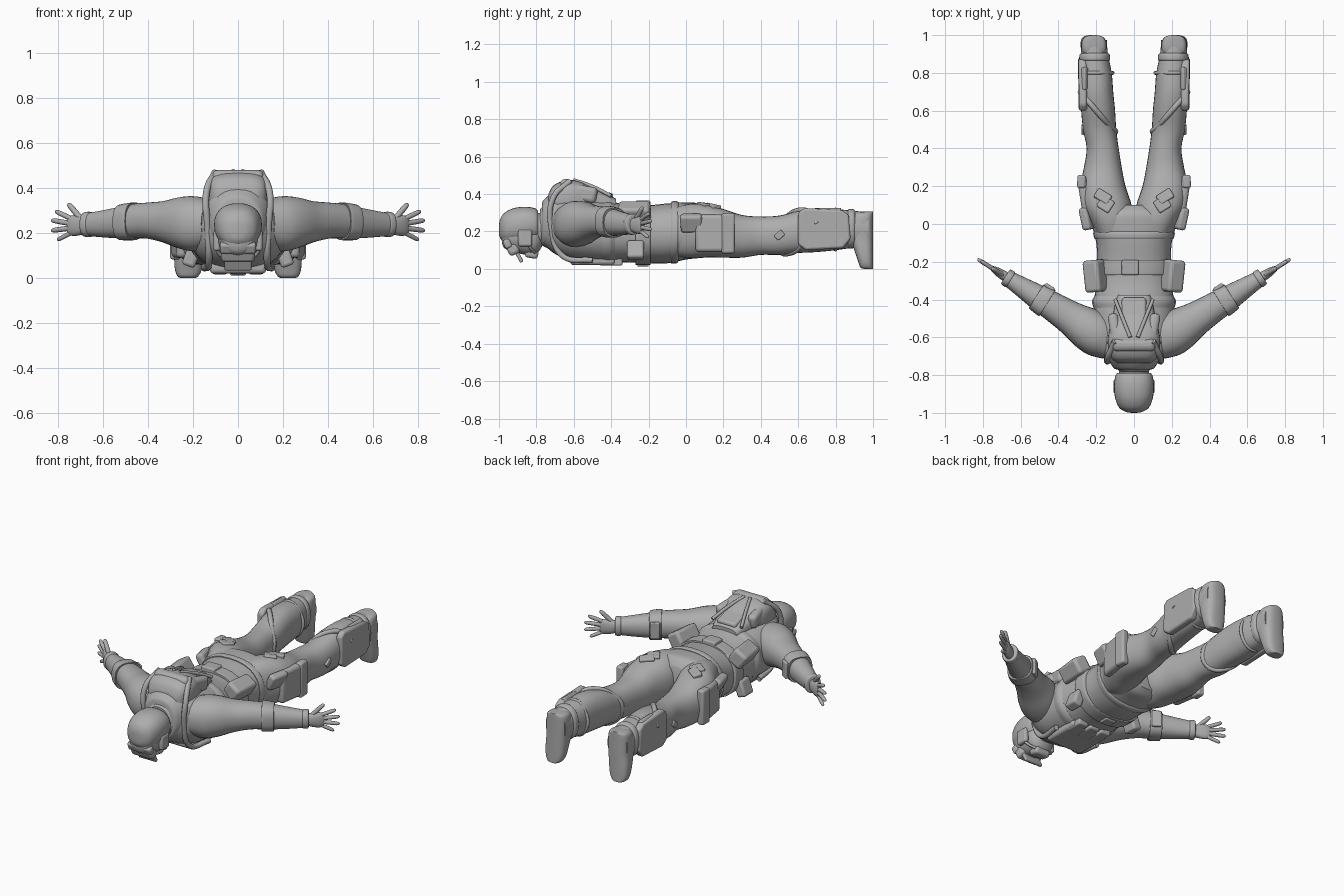
import bpy, bmesh, math
from mathutils import Vector as V, Euler

mat = bpy.data.materials.new("plain grey")
mat.diffuse_color = (0.42, 0.42, 0.42, 1)
X, Y, Z = V((1, 0, 0)), V((0, 1, 0)), V((0, 0, 1))


def finish(name, bm, bevel=0):
    bmesh.ops.recalc_face_normals(bm, faces=bm.faces)
    me = bpy.data.meshes.new(name)
    bm.to_mesh(me)
    bm.free()
    me.materials.append(mat)
    ob = bpy.data.objects.new(name, me)
    bpy.context.collection.objects.link(ob)
    if bevel:
        m = ob.modifiers.new("round", 'BEVEL')
        m.width, m.segments = bevel, 3
    bpy.ops.object.select_all(action='DESELECT')
    ob.select_set(True)
    bpy.context.view_layer.objects.active = ob
    bpy.ops.object.shade_smooth_by_angle(angle=math.radians(40))
    return ob


def spline(rows, steps):
    """Smoothly interpolate the section rows."""
    out, n = [], len(rows)
    for i in range(n - 1):
        p = [rows[max(0, min(n - 1, i + k))] for k in (-1, 0, 1, 2)]
        for s in range(steps):
            t = s / steps
            out.append([b + .5 * t * (c - a + t * (2*a - 5*b + 4*c - d + t * (3*(b - c) + d - a)))
                        for a, b, c, d in zip(*p)])
    return out + [list(rows[-1])]


def loft(name, rows, u=X, v=Z, power=2.3, sides=28, steps=4):
    """rows: x, y, z, half size along u, half size along v."""
    bm, rings = bmesh.new(), []
    for x, y, z, a, b in spline(rows, steps):
        ring = []
        for k in range(sides):
            w = 2 * math.pi * k / sides
            c, s = math.cos(w), math.sin(w)
            c = math.copysign(abs(c) ** (2 / power), c)
            s = math.copysign(abs(s) ** (2 / power), s)
            ring.append(bm.verts.new(V((x, y, z)) + u * c * max(a, .002) + v * s * max(b, .002)))
        rings.append(ring)
    for r, q in zip(rings, rings[1:]):
        for k in range(sides):
            j = (k + 1) % sides
            bm.faces.new((r[k], r[j], q[j], q[k]))
    bm.faces.new(rings[0])
    bm.faces.new(rings[-1])
    return finish(name, bm)


def body(name, rows, x=0, power=2.3):
    """rows along y: y, half width, low z, high z."""
    return loft(name, [(x, y, (l + h) / 2, w, (h - l) / 2) for y, w, l, h in rows], power=power)


def box(name, loc, size, rot=(0, 0, 0), bevel=.012):
    bm = bmesh.new()
    bmesh.ops.create_cube(bm, size=1)
    r = Euler([math.radians(a) for a in rot]).to_matrix()
    for p in bm.verts:
        p.co = r @ V([c * s for c, s in zip(p.co, size)]) + V(loc)
    return finish(name, bm, bevel)


def strap(name, pts, r):
    """Round strap along a smooth path."""
    cu = bpy.data.curves.new(name, 'CURVE')
    cu.dimensions, cu.bevel_depth, cu.bevel_resolution = '3D', r, 2
    cu.use_fill_caps = True
    sp = cu.splines.new('BEZIER')
    sp.bezier_points.add(len(pts) - 1)
    for b, p in zip(sp.bezier_points, pts):
        b.co = p
        b.handle_left_type = b.handle_right_type = 'AUTO'
    cu.materials.append(mat)
    bpy.context.collection.objects.link(bpy.data.objects.new(name, cu))


# Torso, jacket hem, belt and collar
body("torso", [(-.78, .075, .13, .32), (-.74, .12, .11, .36), (-.70, .17, .08, .38),
               (-.62, .215, .045, .385), (-.5, .215, .03, .375), (-.4, .21, .03, .36),
               (-.3, .2, .035, .34), (-.2, .195, .03, .34), (-.1, .2, .03, .35),
               (0, .222, .05, .355), (.06, .2, .06, .35), (.1, .1, .09, .31)])
body("jacket_hem", [(-.45, .213, .028, .365), (-.41, .222, .025, .368), (-.38, .208, .03, .355)])
body("belt", [(-.27, .205, .022, .35), (-.26, .21, .02, .352), (-.2, .21, .02, .352), (-.19, .205, .022, .35)])
body("trouser_waistband", [(-.08, .207, .03, .357), (-.07, .212, .028, .362), (-.05, .216, .03, .362), (-.04, .212, .04, .357)])
body("collar", [(-.77, .09, .13, .35), (-.76, .11, .12, .37), (-.71, .14, .12, .41), (-.68, .15, .12, .4)])

# Head and helmet, face downward
body("neck", [(-.84, .075, .13, .29), (-.72, .085, .13, .31)])
body("head", [(-.985, .03, .14, .22), (-.97, .065, .11, .26), (-.92, .085, .09, .29),
              (-.85, .088, .075, .29), (-.8, .08, .08, .28), (-.77, .055, .12, .26)])
body("helmet", [(-1, .012, .19, .23), (-.994, .045, .165, .265), (-.97, .08, .14, .3), (-.92, .1, .135, .325),
                (-.86, .106, .14, .332), (-.81, .1, .15, .325), (-.79, .09, .16, .31)])
box("goggles", (0, -.925, .105), (.15, .06, .06), (25, 0, 0), .018)
box("goggle_brim", (0, -.955, .135), (.16, .04, .05), (25, 0, 0), .012)
box("mouth_guard", (0, -.825, .08), (.1, .07, .045), (-10, 0, 0), .016)
box("face_visor", (0, -.895, .07), (.12, .02, .075), (28, 0, 0), .006)
for s in (-1, 1):
    box("ear_cup", (s * .094, -.86, .165), (.03, .075, .09), bevel=.012)
    strap("chin_strap", [(s * .1, -.87, .17), (s * .085, -.83, .11), (s * .03, -.8, .08)], .008)

# Backpack
body("backpack", [(-.735, .09, .3, .4), (-.71, .12, .29, .445), (-.65, .138, .28, .472),
                  (-.58, .135, .28, .47), (-.5, .115, .28, .435), (-.42, .1, .28, .4),
                  (-.375, .085, .29, .375)], power=3.2)
box("pack_top_roll", (0, -.64, .445), (.23, .07, .07), bevel=.028)
box("pack_lower_flap", (0, -.46, .395), (.13, .14, .05), (-14, 0, 0), .015)
for s in (-1, 1):
    box("pack_side_pouch", (s * .1, -.56, .405), (.055, .17, .085), (-10, 0, s * -10), .022)
    strap("pack_strap", [(s * .1, -.62, .47), (s * .14, -.71, .38), (s * .135, -.72, .22),
                         (s * .13, -.66, .07), (s * .15, -.5, .045)], .016)
    strap("pack_webbing", [(s * .02, -.6, .475), (s * .06, -.5, .44), (s * .1, -.4, .39)], .01)

# Chest and belt pouches
box("chest_panel", (0, -.5, .045), (.25, .24, .05), bevel=.018)
for x in (-.08, 0, .08):
    box("chest_pouch", (x, -.4, .037), (.068, .12, .04), bevel=.01)
box("belt_buckle", (0, -.23, .022), (.07, .06, .02), bevel=.006)
box("back_belt_pouch", (-.02, -.23, .35), (.09, .08, .03), bevel=.008)

for s in (-1, 1):
    box("belt_pouch", (s * .205, -.275, .3), (.095, .17, .1), (0, s * 32, s * -6), .018)
    box("belt_side_pouch", (s * .205, -.27, .1), (.06, .09, .1), (0, s * -20, 0), .014)

    # Arms swept away from the head
    d, p = V((s * .845, .535, 0)), V((s * -.535, .845, 0))

    def on_arm(t, z):
        q = V((s * .47, -.412, z)) + d * t
        return q.x, q.y, q.z

    def arm(name, rows, power=2.2):
        return loft(name, [(*on_arm(t, z), a, b) for t, z, a, b in rows], u=p, power=power)

    arm("sleeve", [(-.42, .24, .09, .1), (-.34, .24, .115, .122), (-.26, .245, .112, .115),
                   (-.17, .25, .092, .092), (-.08, .255, .08, .08), (0, .252, .072, .076),
                   (.08, .245, .062, .068), (.17, .24, .05, .058), (.235, .238, .042, .05)])
    arm("elbow_band", [(-.012, .252, .075, .078), (-.008, .252, .082, .084), (.05, .248, .076, .08), (.055, .248, .07, .074)], 2.6)
    arm("sleeve_cuff", [(.215, .238, .04, .05), (.22, .238, .047, .056), (.245, .238, .046, .055), (.25, .238, .038, .046)])
    box("elbow_buckle", V(on_arm(.022, .25)) + p * .078, (.055, .02, .1), (0, 0, s * 32.3), .006)

    # Hand held on edge with spread fingers
    arm("palm", [(.23, .235, .026, .034), (.27, .233, .025, .042), (.31, .233, .02, .046), (.335, .233, .012, .036)])
    for t, z, ang, ln, r in ((.265, .26, 45, .1, .013), (.315, .262, 22, .095, .0115), (.32, .242, 8, .105, .0115),
                             (.32, .222, -6, .105, .0115), (.315, .203, -24, .085, .0105)):
        a = math.radians(ang)
        f, g = d * math.cos(a) + Z * math.sin(a), Z * math.cos(a) - d * math.sin(a)
        o = V(on_arm(t, z))
        loft("finger", [(*(o + f * ln * k), r * w, r * w) for k, w in ((0, 1), (.5, 1), (.85, .9), (.97, .55), (1, .1))],
             u=p, v=g, power=2, sides=12, steps=2)

    # Legs
    loft("leg", [(s * x, y, (l + h) / 2, w, (h - l) / 2) for y, x, w, l, h in
                 ((-.06, .11, .085, .07, .33), (.02, .125, .112, .055, .348), (.1, .145, .132, .06, .345),
                  (.2, .165, .12, .06, .32), (.3, .165, .1, .06, .288), (.4, .166, .085, .075, .28),
                  (.5, .182, .088, .075, .285), (.6, .19, .09, .085, .31), (.7, .2, .09, .09, .325),
                  (.8, .203, .085, .1, .32), (.9, .21, .072, .115, .31), (.975, .212, .068, .13, .303))])
    # Boot with toe pointing down
    loft("boot", [(s * x, 1 - w, z, a, w) for z, x, a, w in
                  ((0, .222, .03, .024), (.008, .222, .046, .034), (.04, .22, .06, .04), (.1, .217, .066, .05),
                   (.16, .213, .067, .06), (.22, .212, .068, .062), (.28, .212, .064, .056),
                   (.3, .212, .05, .045), (.307, .212, .02, .025))], v=Y, power=2.8)
    loft("boot_top", [(s * .208, y, .215, a, b) for y, a, b in ((.865, .076, .1), (.872, .082, .106), (.895, .08, .104), (.905, .07, .095))])

    # Thigh pockets and flaps
    box("thigh_pocket", (s * .262, .15, .19), (.05, .2, .2), (0, 0, s * -9), .02)
    box("thigh_pocket_flap", (s * .278, .225, .19), (.045, .07, .215), (0, 0, s * 2), .012)
    box("hip_pocket", (s * .245, .03, .245), (.05, .12, .1), (0, s * 25, s * -12), .016)
    box("back_pocket_flap", (s * .165, .145, .332), (.085, .055, .03), (-10, s * 6, s * 32), .008)
    box("back_pocket", (s * .15, .105, .342), (.075, .07, .02), (-6, s * 6, s * 32), .008)

    # Knee plate with diagonal strap
    bm = bmesh.new()
    outline = ((.6, .13), (.64, .1), (.84, .11), (.88, .16), (.87, .29), (.83, .315), (.63, .325), (.6, .3))
    plate = [[bm.verts.new((s * (x - k * (abs(y - .74) * .12 + abs(z - .21) * .2)), y, z)) for y, z in outline]
             for x, k in ((.25, 0), (.326, 1))]
    for k in range(8):
        j = (k + 1) % 8
        bm.faces.new((plate[0][k], plate[0][j], plate[1][j], plate[1][k]))
    for ring in plate:
        bm.faces.new(ring)
    finish("knee_plate", bm, .012)
    box("knee_plate_clip", (s * .26, .77, .305), (.03, .12, .04), (0, s * 35, 0), .008)
    strap("knee_strap", [(s * .285, .7, .24), (s * .26, .67, .295), (s * .2, .6, .312), (s * .13, .52, .255),
                         (s * .098, .49, .19), (s * .13, .5, .1), (s * .2, .56, .085), (s * .275, .64, .15)], .015)
    strap("shin_strap", [(s * .285, .8, .26), (s * .21, .8, .318), (s * .13, .8, .26), (s * .12, .8, .17),
                         (s * .2, .8, .103), (s * .28, .8, .16)], .01)
    box("strap_buckle", (s * .268, .5, .18), (.02, .05, .035), (40, 0, 0), .006)
